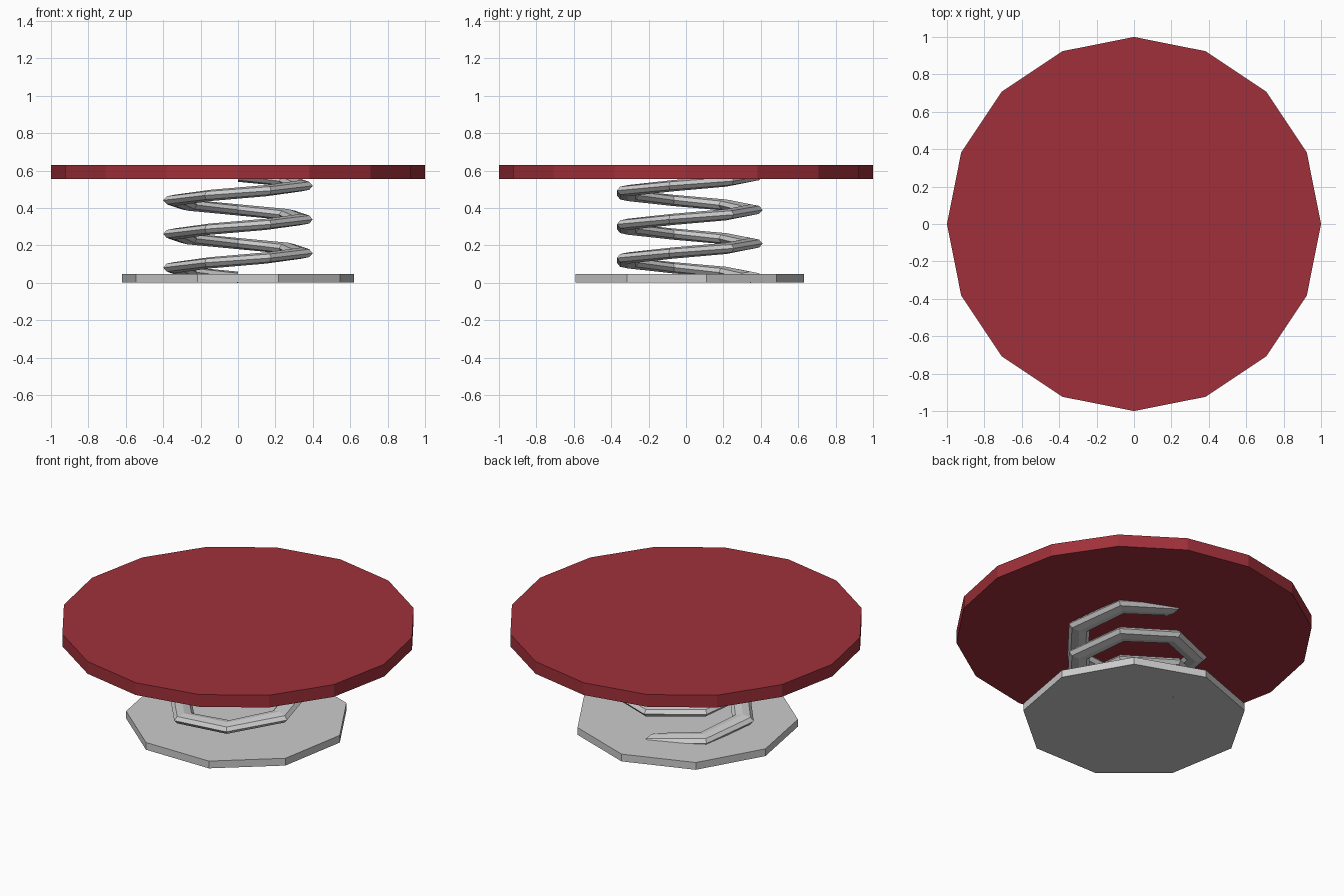
import bpy, bmesh
from math import sin, cos, pi

if "Cube" in bpy.data.objects:
    bpy.data.objects.remove(bpy.data.objects["Cube"])


def add_disc(name, sides, radius, z0, z1, first_angle=0.0):
    """Flat n-sided disc from z0 to z1 with one corner at first_angle."""
    bm = bmesh.new()
    ring = [bm.verts.new((radius * cos(first_angle + 2 * pi * i / sides),
                          radius * sin(first_angle + 2 * pi * i / sides), z0))
            for i in range(sides)]
    bottom = bm.faces.new(ring)
    top = bmesh.ops.extrude_face_region(bm, geom=[bottom], use_keep_orig=True)
    verts = [g for g in top["geom"] if isinstance(g, bmesh.types.BMVert)]
    bmesh.ops.translate(bm, verts=verts, vec=(0, 0, z1 - z0))
    return finish(name, bm)


def add_spring(name, turns, steps, radius, half_width, half_height, z0, pitch, sides=8):
    """Low-poly helix that rises counter-clockwise, starting at +y."""
    bm = bmesh.new()
    rings = []
    for i in range(turns * steps + 1):
        a = pi / 2 + 2 * pi * i / steps
        z = z0 + pitch * i / steps
        ring = []
        for k in range(sides):
            t = 2 * pi * k / sides
            r = radius + half_width * cos(t)
            ring.append(bm.verts.new((r * cos(a), r * sin(a), z + half_height * sin(t))))
        rings.append(ring)
    for lower, upper in zip(rings, rings[1:]):
        for k in range(sides):
            n = (k + 1) % sides
            bm.faces.new((lower[k], lower[n], upper[n], upper[k]))
    bm.faces.new(rings[0])
    bm.faces.new(rings[-1])
    return finish(name, bm)


def finish(name, bm):
    bmesh.ops.recalc_face_normals(bm, faces=bm.faces)
    mesh = bpy.data.meshes.new(name)
    bm.to_mesh(mesh)
    bm.free()
    obj = bpy.data.objects.new(name, mesh)
    bpy.context.collection.objects.link(obj)
    return obj


# Base plate: nine sides, one corner to the back
add_disc("base_plate", 9, 0.63, 0.002, 0.047, pi / 2)

# Coil spring: flattened wire, seven segments per turn
add_spring("coil_spring", turns=3, steps=7, radius=0.345, half_width=0.065,
           half_height=0.03, z0=0.03, pitch=0.18)

# Red bounce pad
pad = add_disc("bounce_pad", 16, 1.0, 0.554, 0.63)
red = bpy.data.materials.new("pad_red")
red.diffuse_color = (0.35, 0.03, 0.042, 1)
red.use_nodes = True
red.node_tree.nodes["Principled BSDF"].inputs["Base Color"].default_value = red.diffuse_color
pad.data.materials.append(red)
